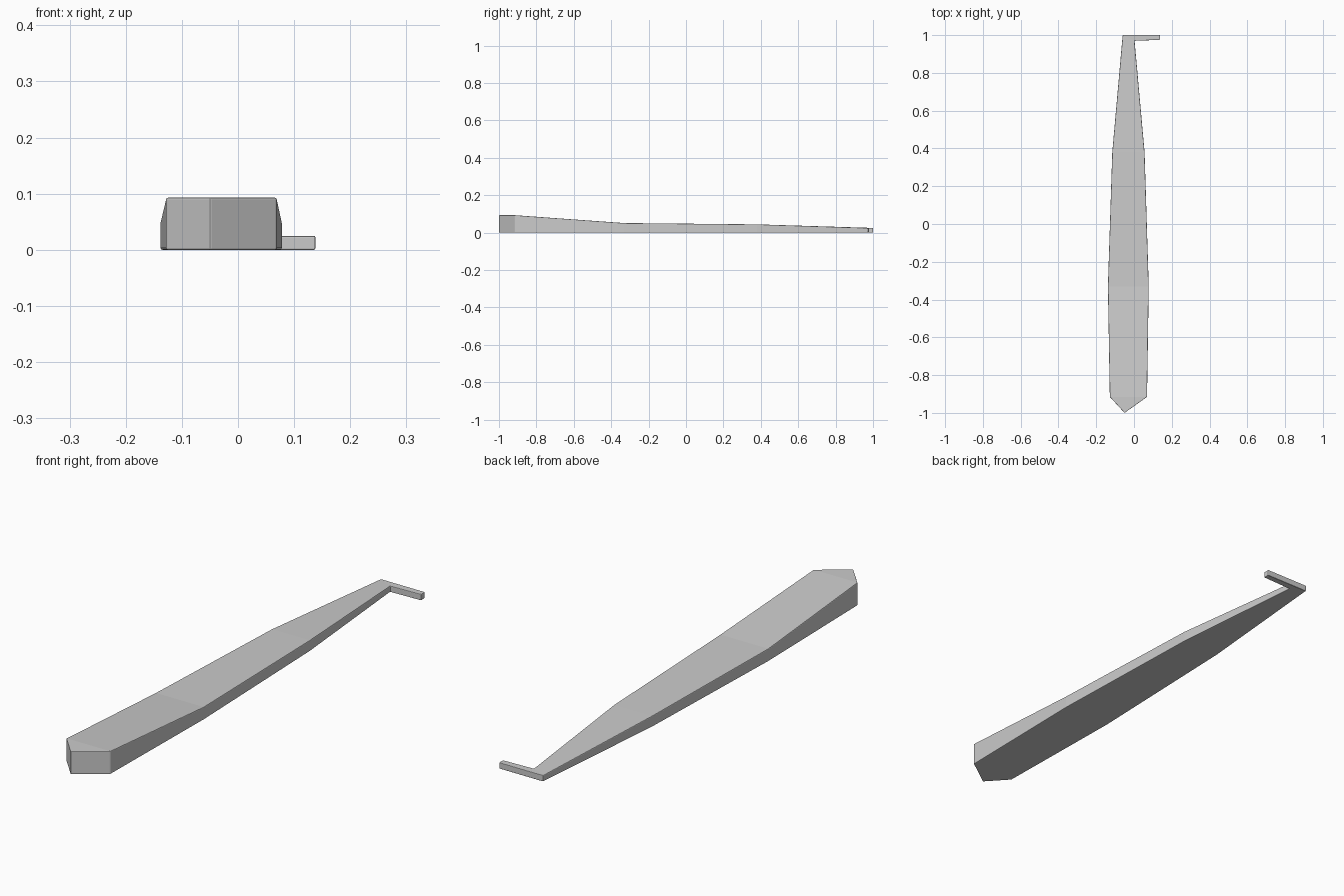
import bpy, bmesh

if "Cube" in bpy.data.objects:
    bpy.data.objects.remove(bpy.data.objects["Cube"])

# Stations along the blade and around into the hook: (left x, y), (right x, y), height
STATIONS = [
    ((-0.05, -1.0), (-0.05, -1.0), 0.093),      # pointed butt end
    ((-0.128, -0.915), (0.069, -0.915), 0.093),
    ((-0.138, -0.33), (0.078, -0.33), 0.051),
    ((-0.115, 0.38), (0.056, 0.38), 0.044),
    ((-0.06, 1.0), (0.003, 0.97), 0.025),       # mitred corner
    ((0.138, 1.0), (0.138, 0.975), 0.025),      # hook end
]


def loft(name, stations):
    bm = bmesh.new()
    rings = []
    for left, right, h in stations:
        corners = [(*left, 0), (*right, 0), (*right, h), (*left, h)]
        rings.append([bm.verts.new(c) for c in corners])
    for a, b in zip(rings, rings[1:]):
        for i in range(4):
            j = (i + 1) % 4
            bm.faces.new((a[i], a[j], b[j], b[i]))
    bm.faces.new(rings[-1])
    # Merge the first station to a single sharp vertical edge
    bmesh.ops.remove_doubles(bm, verts=bm.verts[:], dist=1e-5)
    bmesh.ops.recalc_face_normals(bm, faces=bm.faces[:])
    mesh = bpy.data.meshes.new(name)
    bm.to_mesh(mesh)
    bm.free()
    obj = bpy.data.objects.new(name, mesh)
    bpy.context.collection.objects.link(obj)
    return obj


# Tapered pick body with its small side hook
pick = loft("hooked_blade", STATIONS)

# Slightly eased edges
bevel = pick.modifiers.new("eased_edges", 'BEVEL')
bevel.width = 0.003
bevel.segments = 2
bevel.limit_method = 'ANGLE'
bevel.angle_limit = 0.6
